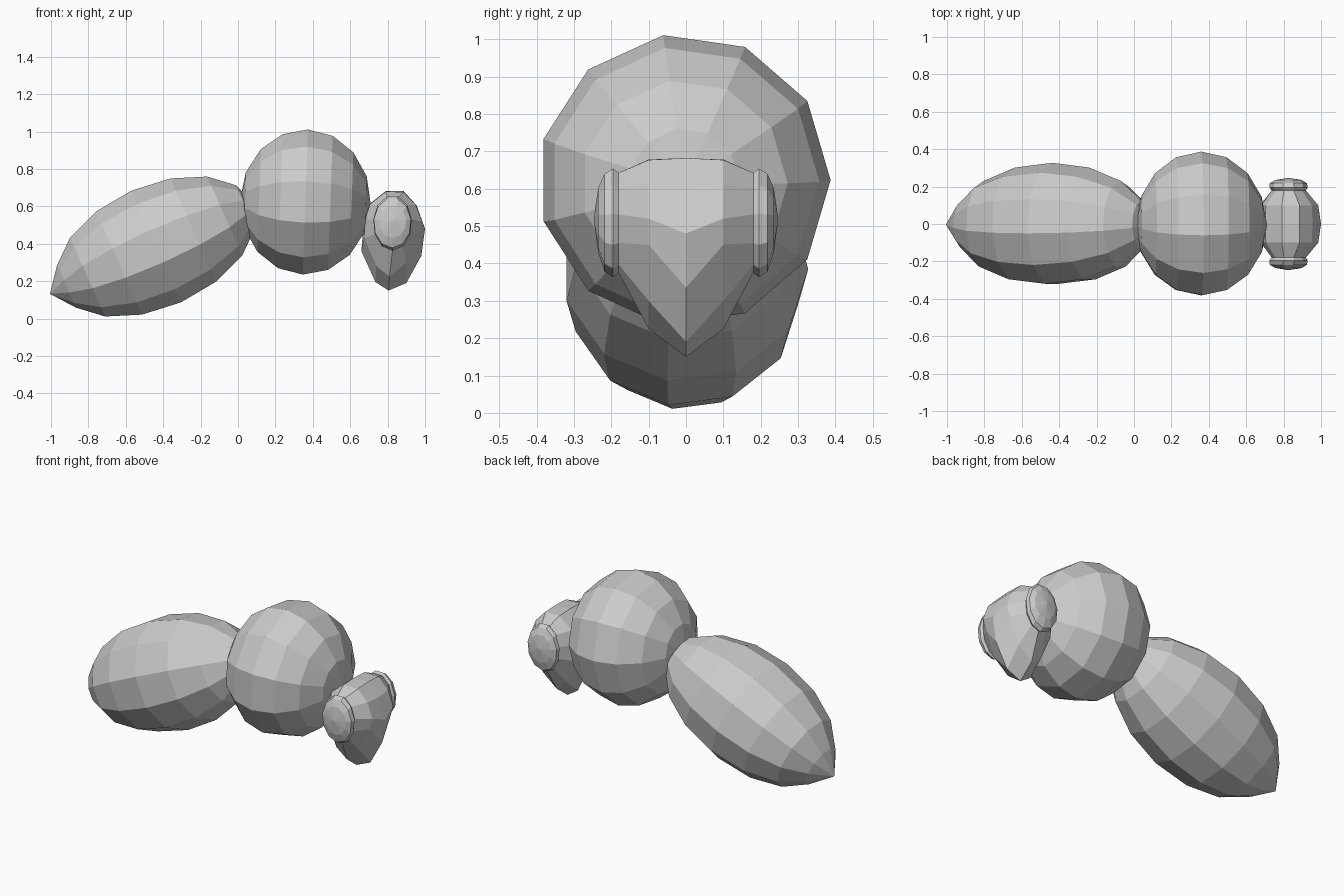
import bpy, bmesh, math
from mathutils import Matrix, Vector

if "Cube" in bpy.data.objects:
    bpy.data.objects.remove(bpy.data.objects["Cube"])

SIDES = 11


def finish(name, bm):
    bmesh.ops.recalc_face_normals(bm, faces=bm.faces)
    mesh = bpy.data.meshes.new(name)
    bm.to_mesh(mesh)
    bm.free()
    obj = bpy.data.objects.new(name, mesh)
    bpy.context.collection.objects.link(obj)
    return obj


def body_segment(name, centre, half_length, radius, pitch, tip=0.0):
    """Faceted ellipsoid whose poles lie along the body; tip pulls out the rear pole."""
    bm = bmesh.new()
    bmesh.ops.create_uvsphere(bm, u_segments=SIDES, v_segments=8, radius=1)
    for v in bm.verts:
        # sphere axis goes to x, first ring vertex goes to +y
        axis, side, up = v.co.z, v.co.x, v.co.y
        # snap so that a vertex faces +y whatever the start angle
        x = axis * half_length
        if axis < -0.999:
            x -= tip
        v.co = Vector((x, side * radius, up * radius))
    ring = [v for v in bm.verts if abs(v.co.x) < 1e-4]
    lead = max(ring, key=lambda v: v.co.y)
    turn = math.atan2(lead.co.z, lead.co.y)
    bm.transform(Matrix.Translation(centre)
                 @ Matrix.Rotation(math.radians(pitch), 4, 'Y')
                 @ Matrix.Rotation(-turn, 4, 'X'))
    return finish(name, bm)


def loft(name, sections, pole=None):
    """Skin a list of (y, [(x, z)...]) loops, optionally closed to a pole point."""
    bm = bmesh.new()
    loops = [[bm.verts.new((x, y, z)) for x, z in pts] for y, pts in sections]
    for a, b in zip(loops, loops[1:]):
        for i in range(SIDES):
            j = (i + 1) % SIDES
            bm.faces.new((a[i], a[j], b[j], b[i]))
    if pole:
        end = bm.verts.new(pole)
        for i in range(SIDES):
            bm.faces.new((loops[-1][i], loops[-1][(i + 1) % SIDES], end))
    obj = finish(name, bm)
    # an open shell may face inward: compare with its own centre line
    me = obj.data
    mid = sum((v.co for v in me.vertices), Vector()) / len(me.vertices)
    if sum((p.center - mid).dot(p.normal) * p.area for p in me.polygons) < 0:
        me.flip_normals()
    return obj


def oval(x0, x1, z0, z1):
    pts = []
    for k in range(SIDES):
        a = -math.pi / 2 + (6 - k) * math.tau / SIDES
        pts.append(((x0 + x1) / 2 + (x1 - x0) / 2 * math.cos(a),
                    (z0 + z1) / 2 + (z1 - z0) / 2 * math.sin(a)))
    return pts


# Abdomen with pointed rear, and rounded thorax
body_segment("abdomen", (-0.4375, -0.003, 0.385), 0.567, 0.33, -24, tip=0.055)
body_segment("thorax", (0.36, -0.005, 0.623), 0.35, 0.392, 2)

# Head: tapered wedge, drawn at the middle and partway out
middle = [(.79, .682), (.885, .682), (.955, .605), (1.0, .48), (.98, .335), (.90, .19),
          (.805, .15), (.735, .195), (.66, .36), (.67, .50), (.70, .61)]
flank = [(.79, .678), (.885, .677), (.95, .61), (.985, .52), (.965, .45), (.90, .30),
         (.81, .225), (.74, .28), (.675, .43), (.68, .53), (.705, .61)]
neck = oval(.735, .92, .375, .648)
head = [(-.18, neck), (-.1, flank), (0, middle), (.1, flank), (.18, neck)]
loft("head", head)

# Bulging eyes on both sides
for side, label in ((1, "left"), (-1, "right")):
    rings = [(.18, neck), (.195, oval(.722, .93, .363, .66)),
             (.218, oval(.725, .925, .378, .645)),
             (.235, oval(.755, .90, .43, .605))]
    loft("eye_" + label, [(side * y, p) for y, p in rings], (.825, side * .247, .52))
